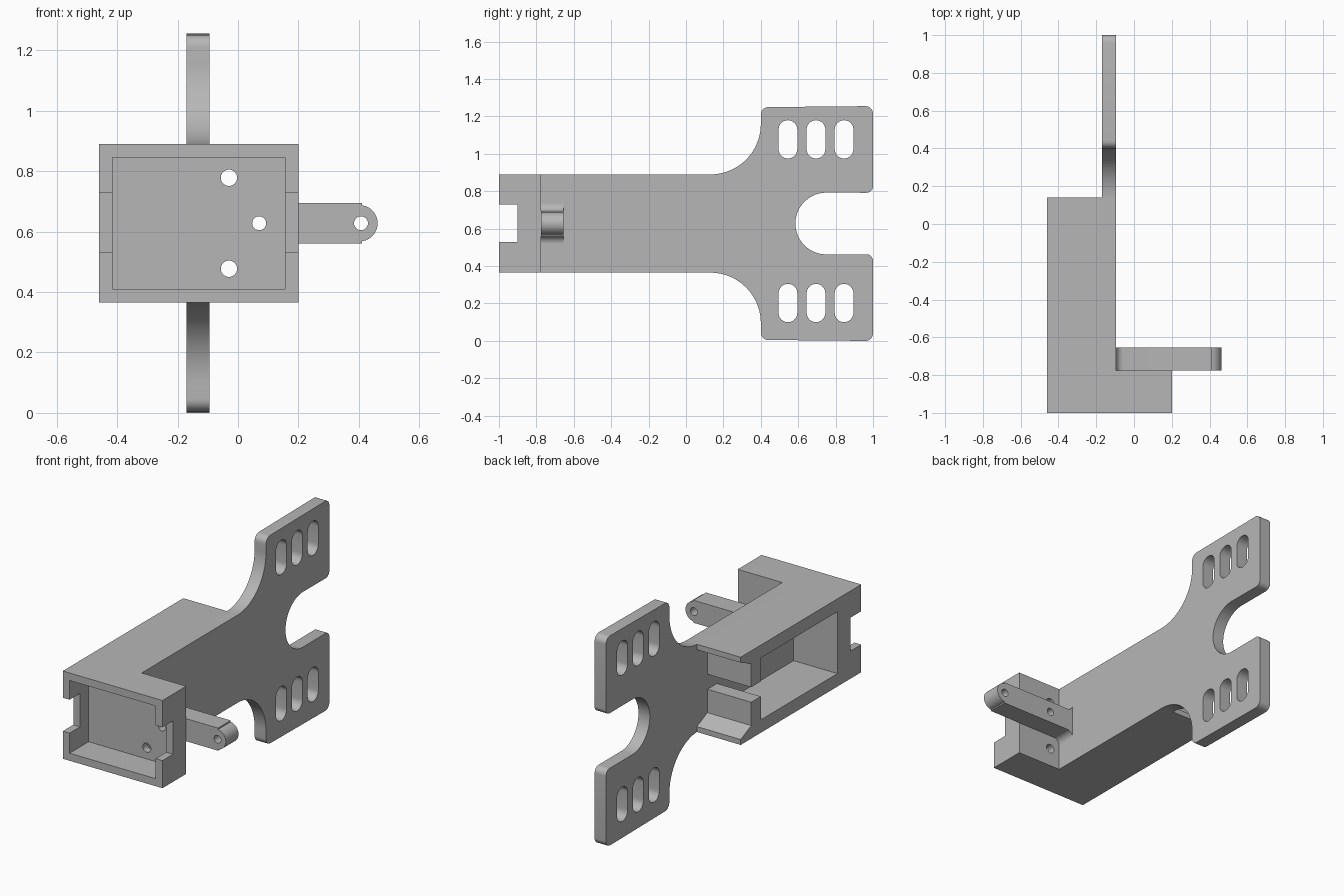
import bpy, bmesh
from math import cos, sin, radians

cube = bpy.data.objects.get("Cube")
if cube:
    bpy.data.objects.remove(cube, do_unlink=True)

grey = bpy.data.materials.new("plain grey")
grey.use_nodes = True
grey.diffuse_color = (0.47, 0.47, 0.47, 1)
for node in grey.node_tree.nodes:
    if node.type == "BSDF_PRINCIPLED":
        node.inputs["Base Color"].default_value = grey.diffuse_color

MID = 0.6275      # height of the symmetry plane
LEFT, RIGHT = -0.095, -0.46
INNER = -0.17     # inner face of the mounting plate
FRONT, BACK = -1.0, -0.775


def arc(cx, cz, r, start, end, n=16):
    angles = [radians(start + (end - start) * i / n) for i in range(n + 1)]
    return [(cx + r * cos(a), cz + r * sin(a)) for a in angles]


def mirrored(upper):
    """Close an upper half outline with its reflection across MID."""
    return upper + [(u, 2 * MID - v) for u, v in reversed(upper)]


def rect(u0, u1, v0, v1):
    return [(u0, v0), (u1, v0), (u1, v1), (u0, v1)]


def circle(u, v, r):
    return arc(u, v, r, 0, 360, 32)[:-1]


def prism(name, outline, axis, a, b):
    """Extrude an outline along x (y,z outline) or y (x,z outline)."""
    def place(p, d):
        return (d, p[0], p[1]) if axis == "x" else (p[0], d, p[1])
    bm = bmesh.new()
    ends = [[bm.verts.new(place(p, d)) for p in outline] for d in (a, b)]
    for ring in ends:
        bm.faces.new(ring)
    n = len(outline)
    for i in range(n):
        j = (i + 1) % n
        bm.faces.new((ends[0][i], ends[0][j], ends[1][j], ends[1][i]))
    bmesh.ops.recalc_face_normals(bm, faces=bm.faces)
    mesh = bpy.data.meshes.new(name)
    bm.to_mesh(mesh)
    bm.free()
    mesh.materials.append(grey)
    obj = bpy.data.objects.new(name, mesh)
    bpy.context.collection.objects.link(obj)
    return obj


def activate(obj):
    bpy.ops.object.select_all(action="DESELECT")
    obj.select_set(True)
    bpy.context.view_layer.objects.active = obj


def cut(obj, outline, axis, a, b):
    cutter = prism("cutter", outline, axis, a, b)
    cutter.hide_render = True
    mod = obj.modifiers.new("cut", "BOOLEAN")
    mod.operation, mod.solver, mod.object = "DIFFERENCE", "EXACT", cutter
    activate(obj)
    bpy.ops.object.modifier_apply(modifier=mod.name)
    bpy.data.objects.remove(cutter, do_unlink=True)


def smooth(obj):
    activate(obj)
    bpy.ops.object.shade_smooth_by_angle(angle=radians(30))


# Front housing: open tray with side notches and screw holes
housing = prism("front_housing", rect(RIGHT, 0.2, 0.365, 0.89), "y", FRONT, BACK)
cut(housing, rect(-0.415, 0.155, 0.41, 0.845), "y", -1.1, -0.82)
cut(housing, rect(-1.1, -0.9, 0.53, 0.73), "x", -0.6, 0.4)
for x, z, r in ((-0.03, 0.778, 0.027), (-0.03, 0.477, 0.027), (0.07, MID, 0.023)):
    cut(housing, circle(x, z, r), "y", -0.9, -0.7)
smooth(housing)

# Mounting plate: flared fork with a round throat
plate_outline = mirrored(
    [(BACK, 0.89)]
    + arc(0.13, 1.16, 0.27, -90, 0, 24)
    + arc(0.44, 1.21, 0.04, 180, 90, 8)
    + arc(0.96, 1.215, 0.04, 90, 0, 8)
    + arc(0.965, 0.827, 0.035, 0, -90, 8)
    + arc(0.75, MID, 0.165, 90, 179, 24))
plate = prism("mounting_plate", plate_outline, "x", INNER, LEFT)
for low in (0.1, 0.975):
    for y in (0.545, 0.695, 0.845):
        slot = arc(y, low + 0.05, 0.05, 180, 360) + arc(y, low + 0.155, 0.05, 0, 180)
        cut(plate, slot, "x", -0.3, 0.1)
smooth(plate)

# Channel walls with a chamfered mouth, and end posts leaving a cable slot
for side, s in (("upper", 1), ("lower", -1)):
    wall = [(BACK, 0.2625), (0.14, 0.2625), (0.14, 0.23), (0.04, 0.185), (BACK, 0.185)]
    prism(side + "_channel_wall", [(y, MID + s * h) for y, h in wall], "x", RIGHT, INNER)
    prism(side + "_end_post", rect(-0.05, 0.04, MID + s * 0.045, MID + s * 0.185),
          "x", RIGHT, INNER)

# Side arm: filleted root, narrower rounded tip, two pin holes
arm_outline = mirrored(
    arc(-0.055, MID + 0.1075, 0.04, 180, 270, 8)
    + [(0.41, MID + 0.0675)]
    + arc(0.402, MID, 0.06, 82, 1, 14))
arm = prism("side_arm", arm_outline, "y", BACK, -0.655)
for x in (0.07, 0.407):
    cut(arm, circle(x, MID, 0.023), "y", -0.9, -0.5)
smooth(arm)
